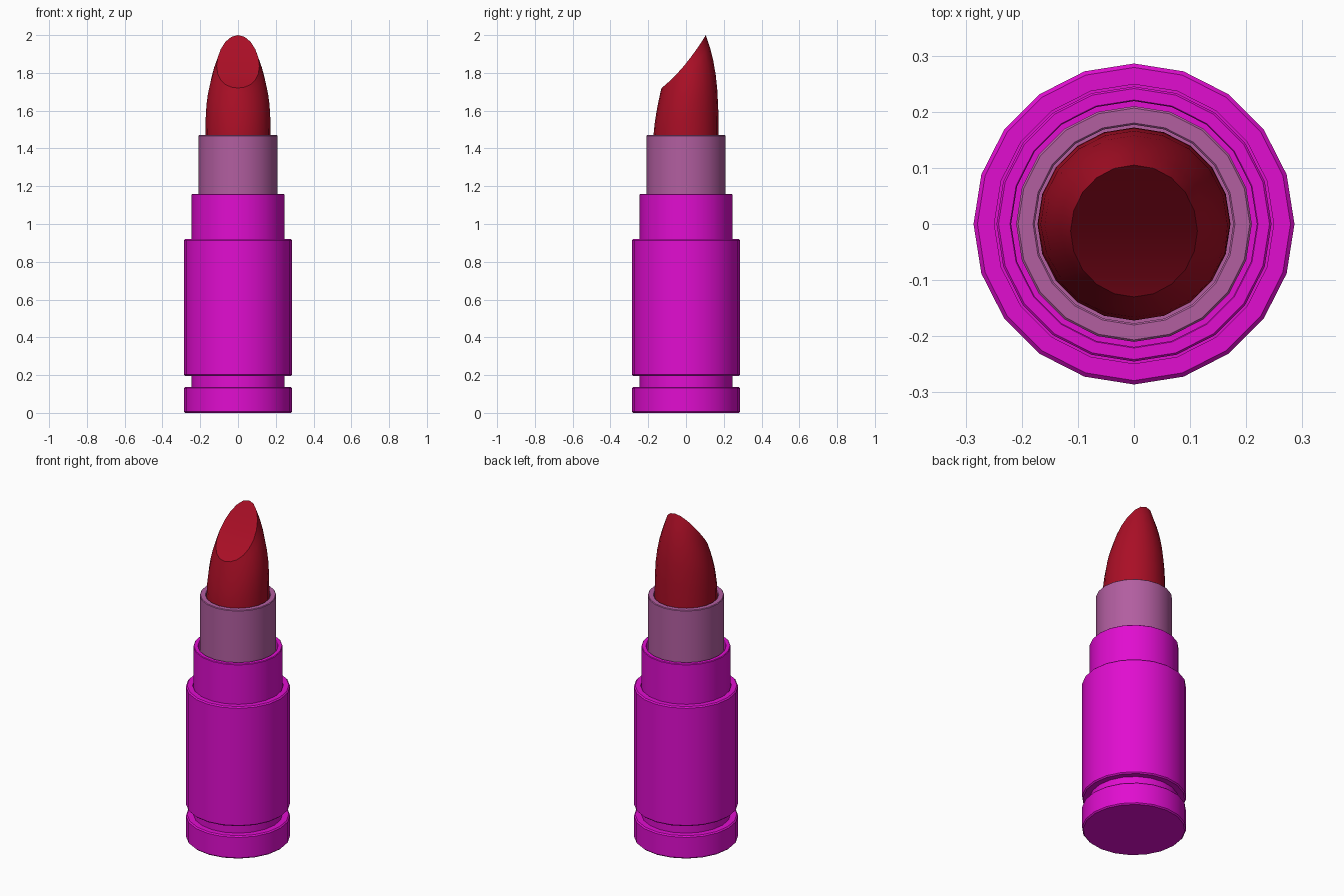
import bpy, bmesh, math

if "Cube" in bpy.data.objects:
    bpy.data.objects.remove(bpy.data.objects["Cube"])

SIDES = 20


def material(name, rgb):
    m = bpy.data.materials.new(name)
    m.diffuse_color = (*rgb, 1)
    m.use_nodes = True
    m.node_tree.nodes["Principled BSDF"].inputs["Base Color"].default_value = m.diffuse_color
    return m


magenta = material("magenta plastic", (0.75, 0.004, 0.63))
mauve = material("mauve metal", (0.445, 0.112, 0.352))
red = material("red wax", (0.40, 0.0045, 0.019))


def finish(bm, name, mat, angle):
    bmesh.ops.recalc_face_normals(bm, faces=bm.faces)
    me = bpy.data.meshes.new(name)
    bm.to_mesh(me)
    bm.free()
    me.materials.append(mat)
    ob = bpy.data.objects.new(name, me)
    bpy.context.collection.objects.link(ob)
    bpy.ops.object.select_all(action='DESELECT')
    ob.select_set(True)
    bpy.context.view_layer.objects.active = ob
    bpy.ops.object.shade_smooth_by_angle(angle=math.radians(angle))
    return ob


def bridge(bm, a, b):
    for i in range(SIDES):
        j = (i + 1) % SIDES
        bm.faces.new((a[i], a[j], b[j], b[i]))


def lathe(name, profile, mat):
    """Revolve (radius, z) points and cap both ends."""
    bm = bmesh.new()
    rings = []
    for r, z in profile:
        rings.append([bm.verts.new((r * math.cos(math.tau * i / SIDES),
                                    r * math.sin(math.tau * i / SIDES), z))
                      for i in range(SIDES)])
    for a, b in zip(rings, rings[1:]):
        bridge(bm, a, b)
    bm.faces.new(rings[0])
    bm.faces.new(rings[-1])
    return finish(bm, name, mat, 30)


B = 0.007  # small edge chamfer

# Base, groove and main case, with a shallow well at the top
lathe("case", [
    (0.286 - B, 0), (0.286, B), (0.286, 0.138 - B), (0.286 - B, 0.138),
    (0.245, 0.138), (0.245, 0.196),
    (0.286 - B, 0.196), (0.286, 0.196 + B), (0.286, 0.92 - B), (0.286 - B, 0.92),
    (0.249, 0.92), (0.249, 0.88)], magenta)

# Inner sleeve, open at the top
lathe("sleeve", [
    (0.245, 0.87), (0.245, 1.16 - B / 2), (0.245 - B / 2, 1.16),
    (0.221, 1.16), (0.219, 1.157), (0.219, 0.95)], magenta)

# Cup holding the wax
lathe("cup", [
    (0.21, 0.94), (0.21, 1.47 - B / 2), (0.21 - B / 2, 1.47),
    (0.18, 1.47), (0.177, 1.467), (0.177, 1.30)], mauve)

# Wax bullet: round base lofted to a slanted, slightly hollow cut
bm = bmesh.new()
Z0, R0 = 1.47, 0.172
rings = [[bm.verts.new((R0 * math.cos(math.tau * i / SIDES),
                        R0 * math.sin(math.tau * i / SIDES), 1.29))
          for i in range(SIDES)]]
bm.faces.new(rings[0])
for s in (0, 0.25, 0.45, 0.6, 0.75, 0.88, 1):
    ring = []
    for i in range(SIDES):
        c, n = math.cos(math.tau * i / SIDES), math.sin(math.tau * i / SIDES)
        cx, cy = 0.113 * c, -0.0125 + 0.1175 * n
        t = (n + 1) / 2
        cz = 1.72 + 0.28 * t - 0.1 * t * (1 - t)
        k = s ** (3 - 1.6 * max(0, -n))
        ring.append(bm.verts.new((R0 * c + (cx - R0 * c) * k,
                                  R0 * n + (cy - R0 * n) * k,
                                  Z0 + (cz - Z0) * s)))
    rings.append(ring)
for a, b in zip(rings, rings[1:]):
    bridge(bm, a, b)
# Cut face as strips running left to right
top, q = rings[-1], SIDES // 4
for d in range(SIDES // 2):
    strip = [top[(q + d) % SIDES], top[(q + d + 1) % SIDES],
             top[(q - d - 1) % SIDES], top[(q - d) % SIDES]]
    bm.faces.new(list(dict.fromkeys(strip)))
finish(bm, "lipstick_bullet", red, 32)
